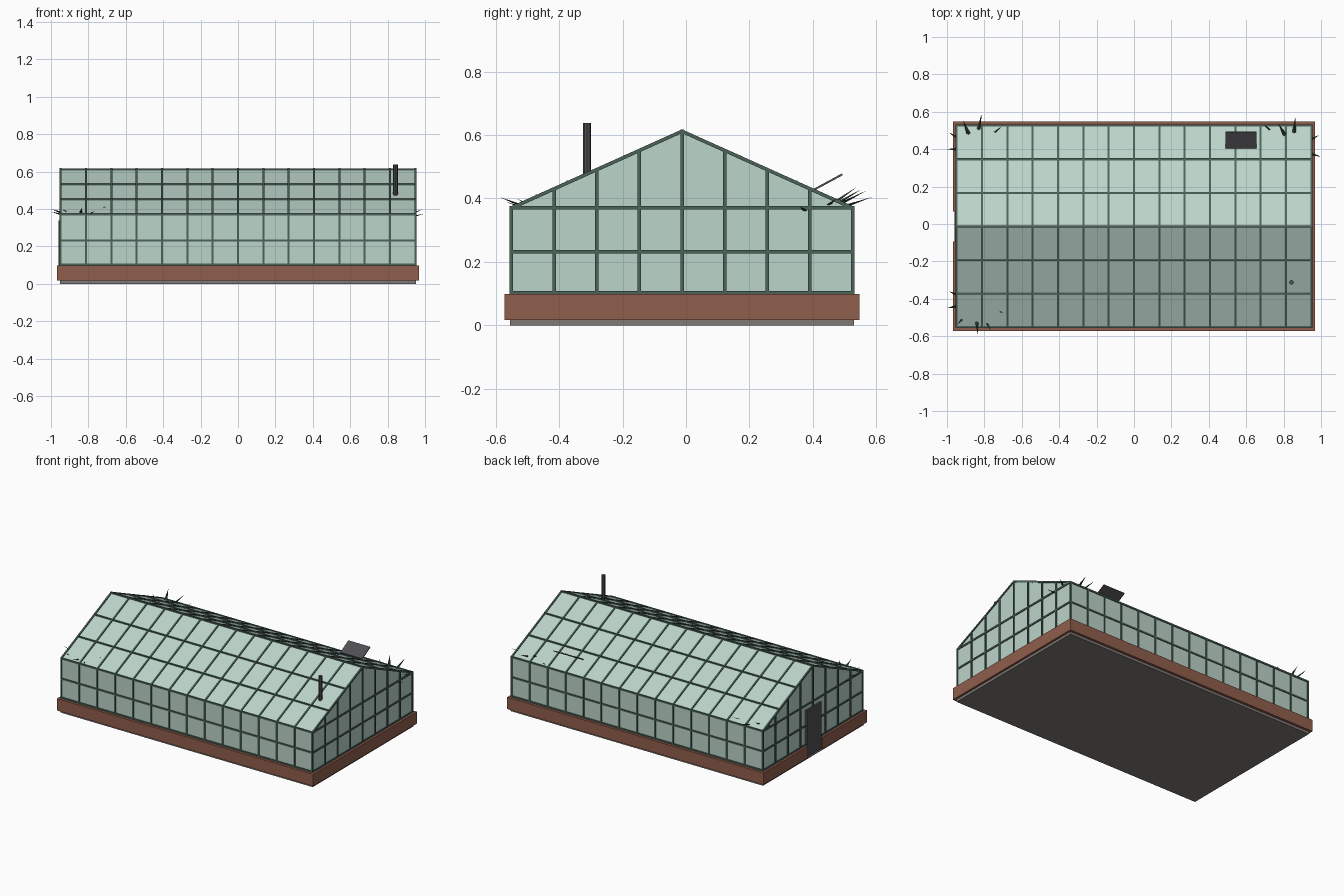
import bpy, bmesh
from mathutils import Vector, Matrix

if "Cube" in bpy.data.objects:
    bpy.data.objects.remove(bpy.data.objects["Cube"])

CY = -0.0125                 # centre line of the house in y
W, D = 0.948, 0.538          # half length and half depth of the glass
SILL, MID, EAVE, RIDGE = 0.102, 0.232, 0.37, 0.612
BAR = 0.011


def material(name, rgb):
    m = bpy.data.materials.new(name)
    m.diffuse_color = (*rgb, 1)
    m.use_nodes = True
    m.node_tree.nodes["Principled BSDF"].inputs["Base Color"].default_value = m.diffuse_color
    return m


GLASS = material("pale green glass", (0.50, 0.66, 0.59))
FRAME = material("dark green frame", (0.072, 0.127, 0.098))
BRICK = material("red brick", (0.28, 0.112, 0.074))
STONE = material("grey floor", (0.22, 0.195, 0.18))
METAL = material("dark metal", (0.08, 0.08, 0.09))
LEAF = material("dark leaf green", (0.03, 0.06, 0.035))


def finish(name, bm, mat):
    bmesh.ops.recalc_face_normals(bm, faces=bm.faces)
    me = bpy.data.meshes.new(name)
    bm.to_mesh(me)
    bm.free()
    me.materials.append(mat)
    ob = bpy.data.objects.new(name, me)
    bpy.context.collection.objects.link(ob)
    return ob


def add_box(bm, lo, hi):
    lo, hi = Vector(lo), Vector(hi)
    bmesh.ops.create_cube(bm, size=1, matrix=Matrix.Translation((lo + hi) / 2)
                          @ Matrix.Diagonal((*(hi - lo), 1)))


def add_bar(bm, a, b, w=BAR, h=BAR):
    """Rectangular bar running from a to b."""
    a, b = Vector(a), Vector(b)
    z = (b - a).normalized()
    x = Vector((0, 1, 0)) if abs(z.x) > 0.5 else Vector((1, 0, 0))
    y = z.cross(x)
    rot = Matrix((x, y, z)).transposed().to_4x4()
    bmesh.ops.create_cube(bm, size=1, matrix=Matrix.Translation((a + b) / 2) @ rot
                          @ Matrix.Diagonal((w, h, (b - a).length + BAR * 0.5, 1)))


def roof_z(t):
    """Roof height at fraction t of the half depth, measured from the ridge."""
    return RIDGE + (EAVE - RIDGE) * abs(t)


# Floor slab
bm = bmesh.new()
add_box(bm, (-0.953, CY - 0.5425, 0), (0.953, CY + 0.5425, 0.022))
finish("floor_slab", bm, STONE)

# Brick base wall with a doorway gap on the left end
BX, BY, T, GAP = 0.968, 0.56, 0.035, 0.08
Z0, Z1 = 0.017, 0.098
bm = bmesh.new()
add_box(bm, (-BX, CY - BY, Z0), (BX, CY - BY + T, Z1))
add_box(bm, (-BX, CY + BY - T, Z0), (BX, CY + BY, Z1))
add_box(bm, (BX - T, CY - BY + T, Z0), (BX, CY + BY - T, Z1))
add_box(bm, (-BX, CY - BY + T, Z0), (-BX + T, CY - GAP, Z1))
add_box(bm, (-BX, CY + GAP, Z0), (-BX + T, CY + BY - T, Z1))
finish("brick_base", bm, BRICK)

# Glass shell: gable profile extruded along x
bm = bmesh.new()
profile = [(-D, 0.09), (D, 0.09), (D, EAVE), (0, RIDGE), (-D, EAVE)]
face = bm.faces.new([bm.verts.new((-W, CY + y, z)) for y, z in profile])
ext = bmesh.ops.extrude_face_region(bm, geom=[face], use_keep_orig=True)
bmesh.ops.translate(bm, vec=(2 * W, 0, 0),
                    verts=[v for v in ext["geom"] if isinstance(v, bmesh.types.BMVert)])
finish("glass_shell", bm, GLASS)

# Glazing bars on the long walls and the roof
bm = bmesh.new()
for s in (-1, 1):
    y = CY + s * D
    for i in range(15):
        x = -W + 2 * W * i / 14
        add_bar(bm, (x, y, SILL), (x, y, EAVE))
        add_bar(bm, (x, y, EAVE), (x, CY, RIDGE))
    for z in (SILL, MID, EAVE):
        add_bar(bm, (-W, y, z), (W, y, z))
    for t in (1 / 3, 2 / 3):
        add_bar(bm, (-W, CY + s * D * t, roof_z(t)), (W, CY + s * D * t, roof_z(t)))
add_bar(bm, (-W, CY, RIDGE), (W, CY, RIDGE))
finish("side_and_roof_bars", bm, FRAME)

# Glazing bars on the gable ends
bm = bmesh.new()
for x in (-W, W):
    for i in range(1, 8):
        t = (i - 4) / 4
        add_bar(bm, (x, CY + t * D, SILL), (x, CY + t * D, roof_z(t)))
    for z in (SILL, MID, EAVE):
        add_bar(bm, (x, CY - D, z), (x, CY + D, z))
finish("gable_bars", bm, FRAME)

# Door in the left end
bm = bmesh.new()
add_box(bm, (-0.960, CY - GAP, 0.02), (-0.944, CY + GAP, 0.338))
finish("door", bm, METAL)

# Open roof vent on the back slope
bm = bmesh.new()
add_bar(bm, (0.572, 0.408, 0.430), (0.572, 0.491, 0.475), w=0.165, h=0.006)
finish("roof_vent", bm, METAL)

# Stove pipe
bm = bmesh.new()
bmesh.ops.create_cone(bm, cap_ends=True, segments=8, radius1=0.0125, radius2=0.0125,
                      depth=0.175, matrix=Matrix.Translation((0.842, -0.312, 0.5505)))
finish("stove_pipe", bm, METAL)

# Leaf blades poking out through the glass near three corners
plants = {
    "front_left_leaves": ((-0.85, -0.42, 0.34), [
        (-0.835, -0.59, 0.405), (-0.99, -0.36, 0.385), (-1.0, -0.45, 0.40),
        (-0.94, -0.535, 0.40), (-0.765, -0.57, 0.39), (-0.70, -0.475, 0.415)]),
    "back_left_leaves": ((-0.85, 0.40, 0.34), [
        (-0.815, 0.588, 0.405), (-0.915, 0.555, 0.43), (-0.99, 0.49, 0.40),
        (-0.998, 0.40, 0.385), (-0.71, 0.52, 0.40)]),
    "back_right_leaves": ((0.85, 0.40, 0.34), [
        (0.77, 0.54, 0.437), (0.862, 0.57, 0.425), (0.99, 0.475, 0.40),
        (1.0, 0.36, 0.375), (0.69, 0.535, 0.39)]),
}
for name, (root, tips) in plants.items():
    bm = bmesh.new()
    for tip in tips:
        tip = Vector(tip)
        base = tip.lerp(Vector(root), 0.6)
        d = tip - base
        rot = d.to_track_quat('Z', 'Y').to_matrix().to_4x4()
        bmesh.ops.create_cone(bm, cap_ends=True, segments=4, radius1=0.014, radius2=0,
                              depth=d.length, matrix=Matrix.Translation((tip + base) / 2)
                              @ rot @ Matrix.Diagonal((1, 0.4, 1, 1)))
    finish(name, bm, LEAF)
